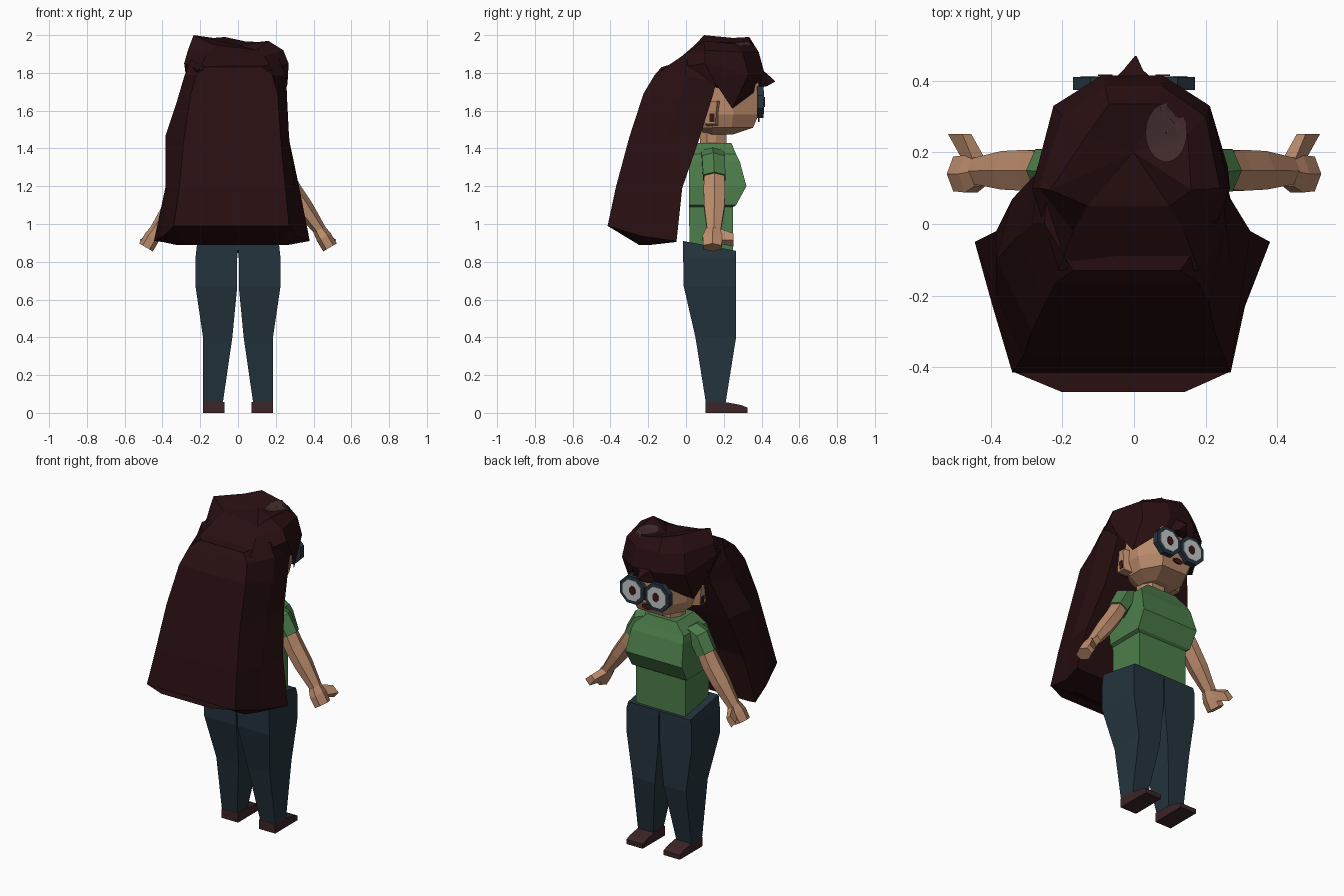
import bpy, bmesh, math
from mathutils import Vector
from mathutils.bvhtree import BVHTree

if "Cube" in bpy.data.objects:
    bpy.data.objects.remove(bpy.data.objects["Cube"])


def material(name, rgb):
    m = bpy.data.materials.new(name)
    m.diffuse_color = (*rgb, 1)
    m.use_nodes = True
    m.node_tree.nodes["Principled BSDF"].inputs["Base Color"].default_value = m.diffuse_color
    return m


SKIN = material("skin", (0.50, 0.26, 0.15))
HAIR = material("dark hair", (0.021, 0.0045, 0.0055))
SHINE = material("hair shine", (0.055, 0.026, 0.027))
GREEN = material("green shirt", (0.075, 0.21, 0.07))
NAVY = material("dark denim", (0.018, 0.034, 0.048))
SHOE = material("brown leather", (0.047, 0.018, 0.02))
WHITE = material("lens white", (0.55, 0.57, 0.58))
DARK = material("dark brown", (0.05, 0.01, 0.008))


def finish(name, bm, mat, recalc=True):
    if recalc:
        bmesh.ops.recalc_face_normals(bm, faces=bm.faces)
    me = bpy.data.meshes.new(name)
    bm.to_mesh(me)
    me.materials.append(mat)
    ob = bpy.data.objects.new(name, me)
    bpy.context.collection.objects.link(ob)
    return ob


def loft(name, rings, mat, flip=1, caps=True, peak=None):
    """Skin a list of equal-length rings; optional peak point closes the top."""
    bm = bmesh.new()
    vs = [[bm.verts.new((p[0] * flip, p[1], p[2])) for p in r] for r in rings]
    n = len(vs[0])
    for a, b in zip(vs, vs[1:]):
        for i in range(n):
            j = (i + 1) % n
            bm.faces.new((a[i], a[j], b[j], b[i]))
    if caps:
        bm.faces.new(vs[0])
        if peak:
            top = bm.verts.new(peak)
            for i in range(n):
                bm.faces.new((vs[-1][i], vs[-1][(i + 1) % n], top))
        else:
            bm.faces.new(vs[-1])
    return finish(name, bm, mat)


def pairs(*rows):
    """Ring from left/right pairs (x_left, x_right, y, z), ordered back to front."""
    return [(r[1], r[2], r[3]) for r in rows] + [(r[0], r[2], r[3]) for r in reversed(rows)]


def box(x0, x1, y0, y1, zb, zf=None):
    return pairs((x0, x1, y0, zb), (x0, x1, y1, zb if zf is None else zf))


def octo(w, y0, y1, z):
    """Eight-sided head section with bevelled corners."""
    d = y1 - y0
    return pairs((-w * .6, w * .6, y0, z), (-w, w, y0 + d * .25, z),
                 (-w, w, y0 + d * .6, z), (-w * .58, w * .58, y1, z))


def limb(c, w, d, n=6):
    """Section across a limb that hangs outwards and down."""
    x, y, z = c
    return [(x + .86 * w * math.cos(t), y + d * math.sin(t), z + .5 * w * math.cos(t))
            for t in (math.tau * (i + .5) / n + math.pi / 2 for i in range(n))]


def disc(name, x, y, z, r, depth, mat, n=8, sx=1, sz=1):
    """Flat disc facing forwards along y."""
    def ring(yy):
        return [(x + sx * r * math.cos(math.tau * (i + .5) / n), yy,
                 z + sz * r * math.sin(math.tau * (i + .5) / n)) for i in range(n)]
    return loft(name, [ring(y - depth), ring(y)], mat)


# Legs, shoes, arms, ears and eyewear, mirrored left and right
for side, s in (("right", 1), ("left", -1)):
    loft(side + "_trouser_leg", [
        box(.08, .185, .105, .21, .055),
        box(.03, .185, .05, .265, .40),
        box(.004, .225, -.012, .266, .67),
        box(.004, .225, -.015, .266, .82),
        box(.0, .215, -.015, .265, .91, .858)], NAVY, s)
    loft(side + "_shoe", [
        [(.072, y, 0), (.185, y, 0), (.185, y, h), (.072, y, h)]
        for y, h in ((.103, .058), (.215, .056), (.29, .042), (.325, .028))], SHOE, s)
    loft(side + "_sleeve", [
        limb((.12, .14, 1.375), .06, .07),
        limb((.19, .145, 1.345), .065, .07),
        limb((.25, .15, 1.245), .06, .068)], GREEN, s)
    loft(side + "_arm", [
        limb((.24, .15, 1.26), .05, .06),
        limb((.285, .15, 1.18), .052, .066),
        limb((.35, .15, 1.085), .05, .062),
        limb((.435, .148, .965), .034, .042)], SKIN, s)
    loft(side + "_hand", [
        limb((.43, .145, .97), .035, .045),
        limb((.455, .14, .93), .042, .06),
        limb((.487, .14, .876), .042, .056)], SKIN, s)
    loft(side + "_thumb", [
        [(.415, .18, .955), (.45, .18, .975), (.48, .18, .915), (.445, .18, .895)],
        [(.455, .252, .925), (.48, .252, .95), (.52, .252, .915), (.49, .252, .88)]], SKIN, s)
    loft(side + "_ear", [
        [(.15, .11, 1.52), (.15, .17, 1.52), (.15, .19, 1.65), (.15, .09, 1.65)],
        [(.205, .10, 1.53), (.205, .155, 1.53), (.22, .165, 1.65), (.22, .08, 1.65)]], SKIN, s)
    loft(side + "_ear_hollow", [
        [(x, .125, 1.54), (x, .15, 1.54), (x + .006, .15, 1.585), (x + .006, .125, 1.585)]
        for x in (.203, .211)], DARK, s)
    disc(side + "_eyewear_rim", s * .086, .410, 1.645, .091, .035, NAVY)
    disc(side + "_lens", s * .086, .414, 1.645, .068, .006, WHITE)
    disc(side + "_pupil", s * .080, .418, 1.645, .022, .005, DARK, sz=1.3)

# Shirt
loft("shirt", [
    box(-.17, .17, .02, .25, .86),
    box(-.17, .17, .015, .25, 1.09),
    box(-.19, .19, .015, .265, 1.10),
    box(-.195, .195, .015, .32, 1.20),
    box(-.18, .18, .015, .285, 1.33),
    box(-.17, .17, .02, .265, 1.37),
    box(-.10, .10, .05, .24, 1.43)], GREEN)

# Neck, head and mouth
loft("neck", [octo(.075, .075, .215, z) for z in (1.38, 1.53)], SKIN)
loft("head", [
    octo(.08, .10, .25, 1.475),
    octo(.15, .07, .355, 1.51),
    octo(.18, .05, .385, 1.58),
    octo(.185, .03, .385, 1.74),
    octo(.15, .05, .34, 1.86)], SKIN)
disc("mouth", 0, .389, 1.555, .035, .007, DARK, sz=.5)

# Long hair hanging down the back
loft("long_hair", [
    pairs((-.28, .22, -.25, .89), (-.33, .27, -.18, .89), (-.40, .34, -.05, .905)),
    pairs((-.34, .27, -.415, .99), (-.395, .31, -.23, .935), (-.445, .38, -.05, .91)),
    pairs((-.31, .25, -.37, 1.2), (-.385, .30, -.2, 1.19), (-.385, .325, -.02, 1.19)),
    pairs((-.285, .225, -.30, 1.46), (-.385, .27, -.1, 1.465), (-.34, .27, .07, 1.45)),
    pairs((-.25, .21, -.225, 1.69), (-.32, .26, -.03, 1.66), (-.27, .25, .145, 1.69)),
    pairs((-.22, .18, -.165, 1.79), (-.285, .255, 0, 1.78), (-.265, .25, .16, 1.75)),
    pairs((-.17, .13, -.13, 1.83), (-.25, .22, 0, 1.87), (-.24, .22, .15, 1.86))], HAIR)

# Thin fringe at the lower back of the hair
bm = bmesh.new()
bm.faces.new([bm.verts.new(p) for p in (
    (-.34, -.412, .99), (-.2, -.47, .99), (.14, -.47, .99), (.27, -.412, .99))])
bmesh.ops.reverse_faces(bm, faces=[f for f in bm.faces if f.normal.z < 0])
finish("hair_fringe", bm, HAIR, recalc=False)

# Hair over the crown, right half slightly lower than the left
crown = [
    pairs((-.18, .17, -.06, 1.72), (-.27, .262, .16, 1.74),
          (-.225, .215, .245, 1.61), (-.1, .1, .385, 1.715)),
    pairs((-.21, .18, -.13, 1.815), (-.285, .268, .1, 1.85),
          (-.225, .212, .33, 1.79), (-.09, .08, .415, 1.80)),
    pairs((-.17, .14, -.02, 1.89), (-.265, .24, .1, 1.92),
          (-.2, .2, .30, 1.91), (-.08, .08, .385, 1.91)),
    pairs((-.13, .1, .05, 1.95), (-.235, .16, .095, 2.0),
          (-.13, .15, .25, 1.985), (-.07, .07, .335, 1.99))]
crown[-1] = [(x, y, z - (.03 if x > 0 else 0)) for x, y, z in crown[-1]]
cap = loft("crown_hair", crown, HAIR, peak=(0, .2, 1.945))

# Pointed forelock
loft("forelock", [
    [(-.10, .36, 1.85), (.09, .36, 1.84), (.10, .36, 1.72), (-.09, .36, 1.715)],
    [(-.03, .43, 1.795), (.025, .43, 1.79), (.025, .43, 1.73), (-.03, .43, 1.73)],
    [(.003, .47, 1.757), (.007, .47, 1.757), (.007, .47, 1.753), (.003, .47, 1.753)]], HAIR)

# Oval shine laid onto the crown
tree = BVHTree.FromPolygons([v.co for v in cap.data.vertices],
                            [tuple(p.vertices) for p in cap.data.polygons])


def on_crown(x, y):
    hit = tree.ray_cast(Vector((x, y, 3)), Vector((0, 0, -1)))[0]
    return (x, y, (hit.z if hit else 1.9) + .007)


shine = loft("hair_shine", [
    [on_crown(.09 + .058 * k * math.cos(math.tau * i / 20),
              .255 + .082 * k * math.sin(math.tau * i / 20)) for i in range(20)]
    for k in (.02, .25, .5, .75, 1)], SHINE, caps=False)
bm = bmesh.new()
bm.from_mesh(shine.data)
bmesh.ops.reverse_faces(bm, faces=[f for f in bm.faces if f.normal.z < 0])
bm.to_mesh(shine.data)
bm.free()
